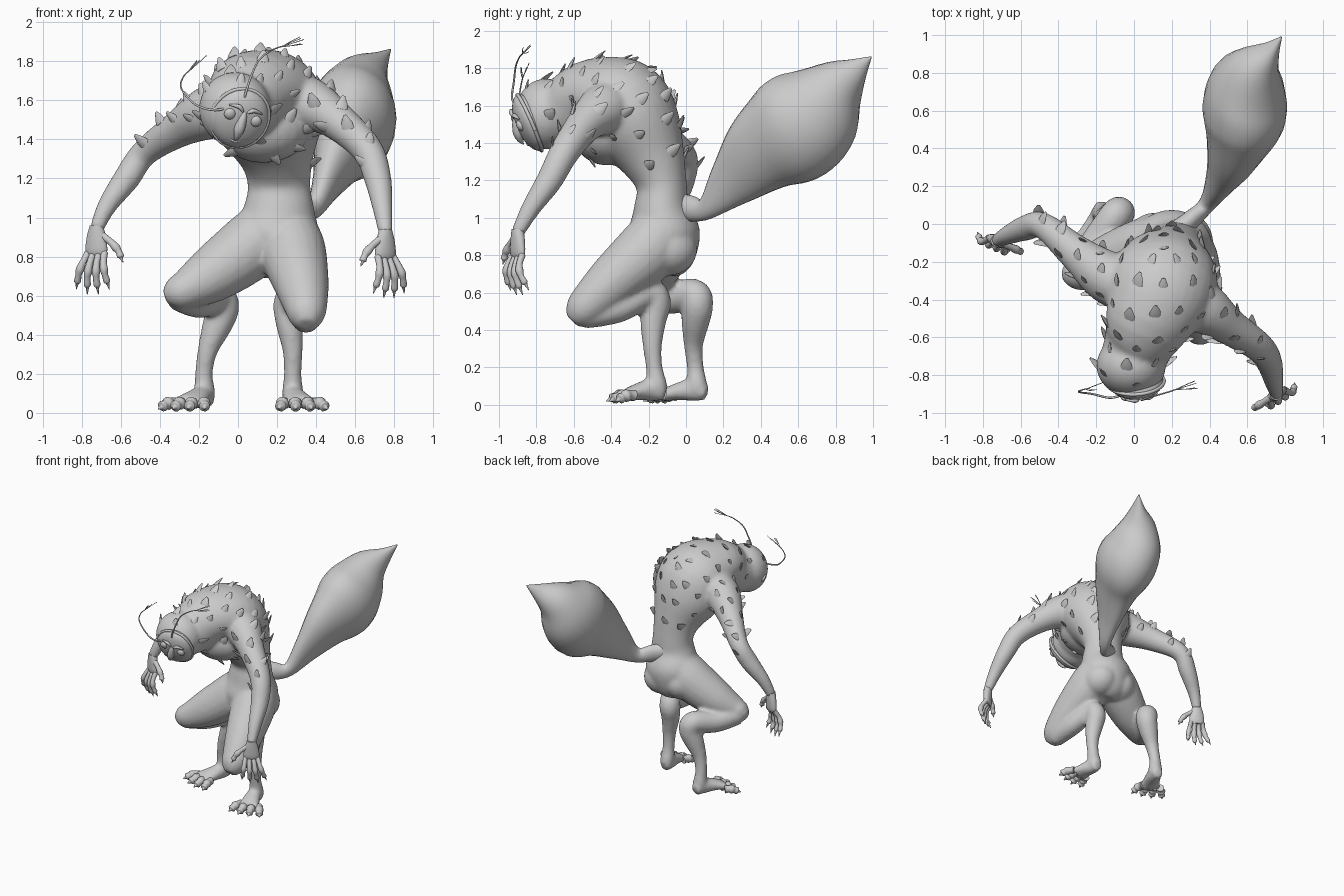
import bpy, bmesh, math, random
from mathutils import Vector, Matrix

random.seed(4)
if "Cube" in bpy.data.objects:
    bpy.data.objects.remove(bpy.data.objects["Cube"])

GREY = (0.6, 0.6, 0.6, 1)
skin = bpy.data.materials.new("grey_skin")
skin.use_nodes = True
skin.diffuse_color = GREY
skin.node_tree.nodes["Principled BSDF"].inputs["Base Color"].default_value = GREY


def finish(bm, name, angle=60):
    """Turn a bmesh into a smooth shaded grey object."""
    bmesh.ops.recalc_face_normals(bm, faces=bm.faces)
    mesh = bpy.data.meshes.new(name)
    bm.to_mesh(mesh)
    bm.free()
    mesh.materials.append(skin)
    obj = bpy.data.objects.new(name, mesh)
    bpy.context.collection.objects.link(obj)
    bpy.ops.object.select_all(action="DESELECT")
    obj.select_set(True)
    bpy.context.view_layer.objects.active = obj
    bpy.ops.object.shade_smooth_by_angle(angle=math.radians(angle))
    return obj


def spline(keys, steps):
    """Catmull-Rom through keys of any length."""
    k = [keys[0]] + keys + [keys[-1]]
    out = []
    for i in range(1, len(k) - 2):
        for s in range(steps):
            t = s / steps
            out.append([0.5 * (2 * b + (c - a) * t + (2 * a - 5 * b + 4 * c - d) * t * t
                               + (3 * b - a - 3 * c + d) * t ** 3)
                        for a, b, c, d in zip(*k[i - 1:i + 3])])
    return out + [list(keys[-1])]


def tube(bm, keys, ref=(1, 0, 0), sides=20, steps=5):
    """Sweep ellipses along keys (x, y, z, radius[, depth])."""
    pts = spline([tuple(k) if len(k) == 5 else (*k, k[3]) for k in keys], steps)
    pos = [Vector(p[:3]) for p in pts]
    rings = []
    for i, p in enumerate(pts):
        tan = (pos[min(i + 1, len(pos) - 1)] - pos[max(i - 1, 0)]).normalized()
        u = Vector(ref)
        u = (u - tan * u.dot(tan)).normalized()
        v = tan.cross(u)
        rings.append([bm.verts.new(pos[i] + u * math.cos(a) * max(p[3], .002)
                                   + v * math.sin(a) * max(p[4], .002))
                      for a in (math.tau * j / sides for j in range(sides))])
    for a, b in zip(rings, rings[1:]):
        for j in range(sides):
            n = (j + 1) % sides
            bm.faces.new((a[j], a[n], b[n], b[j]))
    bm.faces.new(rings[0])
    bm.faces.new(rings[-1])


def ball(bm, centre, size, rot=Matrix()):
    m = Matrix.Translation(centre) @ rot @ Matrix.Diagonal((*size, 1))
    bmesh.ops.create_uvsphere(bm, u_segments=24, v_segments=16, radius=1, matrix=m)


# Body: overlapping swept limbs fused into one skin
bm = bmesh.new()
# hunched torso up to the neck
tube(bm, [(.19, -.13, .7, .08, .08), (.19, -.12, .77, .17, .16), (.2, -.12, .92, .215, .195),
          (.21, -.13, 1.05, .18, .15), (.21, -.13, 1.17, .16, .135), (.2, -.17, 1.3, .19, .17),
          (.17, -.25, 1.46, .27, .235), (.14, -.35, 1.6, .29, .26), (.08, -.5, 1.65, .24, .2),
          (.03, -.62, 1.58, .19, .19), (-.01, -.72, 1.55, .17, .17)], sides=32)
ball(bm, (.13, -.42, 1.46), (.24, .19, .18))
ball(bm, (-.015, -.75, 1.555), (.185, .165, .19))
# buttocks
ball(bm, (.28, -.1, .83), (.14, .16, .14))
ball(bm, (.1, -.1, .83), (.14, .16, .14))
# shoulders and arms
tube(bm, [(.2, -.36, 1.6, .15), (.36, -.44, 1.58, .14), (.5, -.54, 1.5, .1), (.66, -.65, 1.35, .08),
          (.715, -.73, 1.2, .07), (.74, -.83, 1.05, .052), (.755, -.9, .92, .036)], (0, 1, 0))
tube(bm, [(.02, -.34, 1.58, .15), (-.14, -.28, 1.54, .14), (-.31, -.15, 1.45, .095),
          (-.48, -.01, 1.33, .07), (-.57, -.02, 1.2, .068), (-.67, -.06, 1.06, .05),
          (-.725, -.09, .94, .036)], (0, 1, 0))
# thighs
tube(bm, [(.25, -.12, .95, .15), (.28, -.2, .83, .17), (.32, -.37, .68, .145), (.345, -.5, .56, .115),
          (.35, -.57, .49, .09), (.35, -.61, .45, .045)])
tube(bm, [(.14, -.12, .93, .16), (.05, -.14, .84, .17), (-.13, -.2, .71, .145), (-.26, -.25, .635, .105),
          (-.33, -.26, .61, .08), (-.375, -.26, .595, .035)], (0, 1, 0))
# folded shins, calves and heels
tube(bm, [(.35, -.55, .475, .07), (.33, -.36, .52, .08), (.28, -.2, .6, .075), (.26, -.16, .55, .08),
          (.265, -.175, .45, .07), (.28, -.18, .32, .052), (.28, -.17, .2, .045),
          (.28, -.155, .1, .055), (.28, -.155, .05, .04)], (1, .1, .1))
tube(bm, [(-.3, -.25, .6, .08), (-.2, -.1, .57, .085), (-.1, .04, .59, .085), (-.08, .06, .53, .085),
          (-.11, .05, .44, .075), (-.155, .04, .32, .052), (-.175, .05, .2, .045),
          (-.17, .06, .1, .055), (-.17, .07, .05, .04)], (1, .1, .1))
# feet
tube(bm, [(.28, -.11, .06, .04, .04), (.28, -.18, .08, .055, .06), (.3, -.26, .07, .07, .045),
          (.32, -.33, .05, .09, .03)])
tube(bm, [(-.16, .11, .06, .04, .04), (-.18, .04, .08, .055, .06), (-.22, -.05, .07, .07, .045),
          (-.26, -.12, .05, .09, .03)])
body = finish(bm, "body", 180)
fuse = body.modifiers.new("fuse", "REMESH")
fuse.mode = "VOXEL"
fuse.voxel_size = .014
fuse.use_smooth_shade = True
relax = body.modifiers.new("relax", "SMOOTH")
relax.factor = .5
relax.iterations = 6

# Tail: slim stem swelling into a pointed bulb
bm = bmesh.new()
tube(bm, [(.2, -.06, 1.07, .06, .07), (.3, .02, 1.05, .05, .07), (.39, .11, 1.05, .045, .06),
          (.46, .25, 1.19, .08, .14), (.53, .41, 1.35, .15, .23), (.58, .57, 1.465, .22, .29),
          (.595, .7, 1.58, .21, .265), (.64, .81, 1.7, .15, .16), (.72, .91, 1.79, .055, .07),
          (.78, .99, 1.86, .004)], sides=24)
finish(bm, "tail")


def digit(bm, root, tip, r, arch):
    """A knuckled finger or toe ending in a claw."""
    root, tip = Vector(root), Vector(tip)
    bend = Vector(arch)
    keys = [(0, 1, 0), (.25, .9, .8), (.45, 1.15, 1), (.6, .85, .9), (.78, .95, .5), (.83, .5, .35), (1, .1, 0)]
    tube(bm, [(*(root.lerp(tip, t) + bend * b), r * w) for t, w, b in keys],
         (.7, .3, .64), sides=10, steps=3)


def hand(name, wrist, across, inner):
    """Flat palm with four fingers and a thumb on the inner side."""
    bm = bmesh.new()
    w, s = Vector(wrist), Vector(across).normalized()
    out = s.cross(Vector((0, 0, 1)))
    down = Vector((0, 0, -1))
    palm = w + down * .13
    tube(bm, [(*w, .034, .032), (*(w + down * .06), .052, .032), (*palm, .06, .028),
              (*(palm + down * .03), .04, .016)], s)
    for i in range(4):
        k = i - 1.5
        digit(bm, palm + s * k * .03 + down * .01,
              palm + s * (k * .062 - inner * .02) + down * (.235 - .025 * abs(k)), .019, out * .035)
    digit(bm, w + s * inner * .03 + down * .05, w + s * inner * .15 + down * .19, .02, s * inner * .025)
    finish(bm, name)


hand("left_hand", (.755, -.9, .94), (.8, .5, 0), -1)
hand("right_hand", (-.725, -.09, .96), (.9, -.4, 0), 1)


def toes(name, heel, ball_of_foot):
    bm = bmesh.new()
    h, b = Vector(heel), Vector(ball_of_foot)
    f = (b - h).normalized()
    s = Vector((-f.y, f.x, 0))
    for i in range(4):
        k = i - 1.5
        digit(bm, b + s * k * .05 - f * .03, b + s * k * .085 + f * (.11 - .02 * abs(k)) - Vector((0, 0, .03)),
              .03, (0, 0, .012))
    finish(bm, name)


toes("left_toes", (.29, -.16, .05), (.32, -.32, .05))
toes("right_toes", (-.2, .05, .05), (-.26, -.11, .05))

# Face: tilted mask with rim, eyes, brows, beak and mouth
tilt = Vector((.08, -.9, -.4)).to_track_quat("Z", "Y").to_matrix().to_4x4() @ Matrix.Rotation(-.3, 4, "Z")
face = Matrix.Translation((.01, -.835, 1.51)) @ tilt
up_y = 1 if (tilt @ Vector((0, 1, 0))).z > 0 else -1
right_x = 1 if (tilt @ Vector((1, 0, 0))).x > 0 else -1


def on_face(x, y, z):
    return face @ Vector((x * right_x, y * up_y, z))


bm = bmesh.new()
ball(bm, on_face(0, 0, 0), (.145, .165, .075), tilt)
ring = [(*on_face(.147 * math.cos(a), .165 * math.sin(a), .002), .01)
        for a in (math.tau * i / 24 for i in range(25))]
tube(bm, ring, (.1, -.9, -.36), sides=8, steps=2)
finish(bm, "face_mask")
bm = bmesh.new()
for side in (-1, 1):
    ball(bm, on_face(side * .07, .03, .06), (.03, .03, .02), tilt)
    tube(bm, [(*on_face(side * x, y, z), r) for x, y, z, r in
              ((.012, .065, .072, .006), (.04, .085, .068, .012), (.09, .075, .055, .004))], sides=8)
finish(bm, "eyes_and_brows")
bm = bmesh.new()
tube(bm, [(*on_face(0, y, z), r) for y, z, r in
          ((.06, .062, .012), (.02, .072, .022), (-.03, .08, .027), (-.07, .082, .016), (-.1, .075, .002))], sides=12)
tube(bm, [(*on_face(x, -.08 - .03 * (1 - abs(x) * 12), .055 - abs(x) * .2), .007)
          for x in (-.08, -.04, 0, .04, .08)], (0, 0, 1), sides=8)
finish(bm, "beak_and_mouth")


def antenna(name, keys):
    """Long feeler with a wispy end."""
    bm = bmesh.new()
    tube(bm, [(*k, .007 - .0008 * i) for i, k in enumerate(keys)], (.3, .9, .1), sides=8)
    end, prev = Vector(keys[-1]), Vector(keys[-2])
    d = (end - prev).normalized()
    for i in range(5):
        off = Vector([random.uniform(-.03, .03) for _ in range(3)])
        start = prev.lerp(end, .6 + .1 * i)
        tube(bm, [(*start, .002), (*(start + d * .04 + off * .6), .002), (*(start + d * .09 + off), .002)],
             (.3, .9, .1), sides=5, steps=3)
    finish(bm, name)


antenna("right_antenna", [(-.03, -.89, 1.57), (-.12, -.92, 1.55), (-.22, -.9, 1.58), (-.29, -.89, 1.66),
                          (-.28, -.88, 1.72), (-.24, -.87, 1.76)])
antenna("left_antenna", [(.03, -.9, 1.59), (.04, -.93, 1.64), (.07, -.92, 1.73), (.11, -.91, 1.81),
                         (.18, -.89, 1.86), (.24, -.87, 1.88)])

# Scales: flattened thorns scattered over head, back, shoulders and upper arms
bpy.context.view_layer.update()
skin_mesh = body.evaluated_get(bpy.context.evaluated_depsgraph_get()).data
spots = [(p.center.copy(), p.normal.copy()) for p in skin_mesh.polygons]
random.shuffle(spots)
bm = bmesh.new()
placed = []
rearward = Vector((.05, .7, .6))
for c, n in spots:
    covered = c.z > 1.27 and -.52 < c.x < .68 and (n.z > -.3 or (c.y < -.4 and n.y < -.4))
    on_mask = (c - Vector((.01, -.87, 1.5))).length < .18
    if not covered or on_mask or any((c - q).length < .115 for q in placed):
        continue
    placed.append(c)
    slide = (rearward - n * rearward.dot(n)).normalized()
    lean = (n * .5 + slide * .85).normalized()
    across = lean.cross(n).normalized()
    s = random.uniform(.75, 1.15)
    base = c - n * .006
    tube(bm, [(*base, .03 * s, .01 * s), (*(base + lean * .03 * s), .027 * s, .009 * s),
              (*(base + lean * .07 * s), .008, .003)], across, sides=6, steps=2)
finish(bm, "scales", 40)
